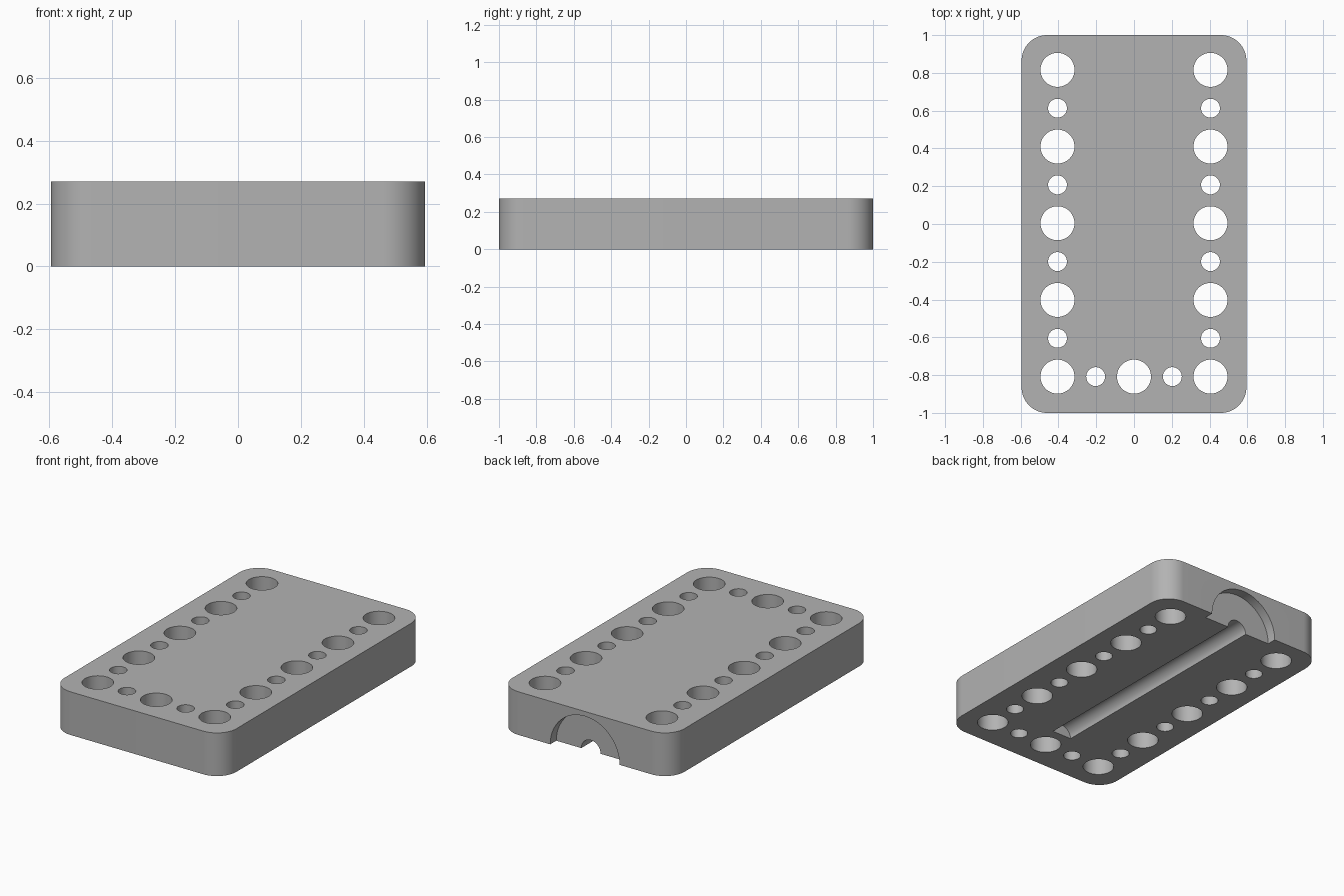
import bpy
import bmesh
from math import radians
from mathutils import Matrix, Vector

cube = bpy.data.objects.get("Cube")
if cube:
    bpy.data.objects.remove(cube, do_unlink=True)

WIDTH, LENGTH, HEIGHT = 1.19, 2.0, 0.27
COLUMN_X, PITCH = 0.405, 0.203

grey = bpy.data.materials.new("plain grey")
grey.use_nodes = True
grey.diffuse_color = (0.45, 0.45, 0.45, 1)
grey.node_tree.nodes["Principled BSDF"].inputs["Base Color"].default_value = grey.diffuse_color


def make_object(name, bm):
    mesh = bpy.data.meshes.new(name)
    bm.to_mesh(mesh)
    bm.free()
    mesh.materials.append(grey)
    obj = bpy.data.objects.new(name, mesh)
    bpy.context.collection.objects.link(obj)
    return obj


def add_cylinder(bm, radius, depth, matrix, sides=64):
    bmesh.ops.create_cone(bm, cap_ends=True, segments=sides, radius1=radius,
                          radius2=radius, depth=depth, matrix=matrix)


def lengthwise_cylinder(name, radius, y0, y1):
    bm = bmesh.new()
    place = Matrix.Translation((0, (y0 + y1) / 2, 0)) @ Matrix.Rotation(radians(90), 4, "X")
    add_cylinder(bm, radius, y1 - y0, place)
    return make_object(name, bm)


# Block with rounded upright edges
bm = bmesh.new()
bmesh.ops.create_cube(bm, size=1, matrix=Matrix.Translation((0, 0, HEIGHT / 2))
                      @ Matrix.Diagonal((WIDTH, LENGTH, HEIGHT, 1)))
upright = [e for e in bm.edges
           if abs((e.verts[0].co - e.verts[1].co).normalized().z) > 0.9]
bmesh.ops.bevel(bm, geom=upright, offset=0.135, segments=16, profile=0.5, affect="EDGES")
block = make_object("drilled_block", bm)

# Alternating large and small holes: two columns and a front row
spots = [(side * COLUMN_X, i * PITCH, i % 2) for side in (-1, 1) for i in range(-4, 5)]
spots += [(-PITCH, -4 * PITCH, 1), (0, -4 * PITCH, 0), (PITCH, -4 * PITCH, 1)]
bm = bmesh.new()
for x, y, small in spots:
    add_cylinder(bm, 0.05 if small else 0.09, 1,
                 Matrix.Translation(Vector((x, y + 0.004, HEIGHT / 2))), 48)
holes = make_object("hole_cutter", bm)

# Half-round groove underneath and shallow recess in the back
groove = lengthwise_cylinder("groove_cutter", 0.067, -0.66, 0.97)
recess = lengthwise_cylinder("recess_cutter", 0.24, 0.94, 1.1)

bpy.ops.object.select_all(action="DESELECT")
block.select_set(True)
bpy.context.view_layer.objects.active = block
for cutter in (holes, groove, recess):
    cutter.hide_render = True
    mod = block.modifiers.new(cutter.name, "BOOLEAN")
    mod.operation = "DIFFERENCE"
    mod.solver = "EXACT"
    mod.object = cutter
    bpy.ops.object.modifier_apply(modifier=mod.name)
    bpy.data.objects.remove(cutter, do_unlink=True)

bpy.ops.object.shade_smooth_by_angle(angle=radians(30))
